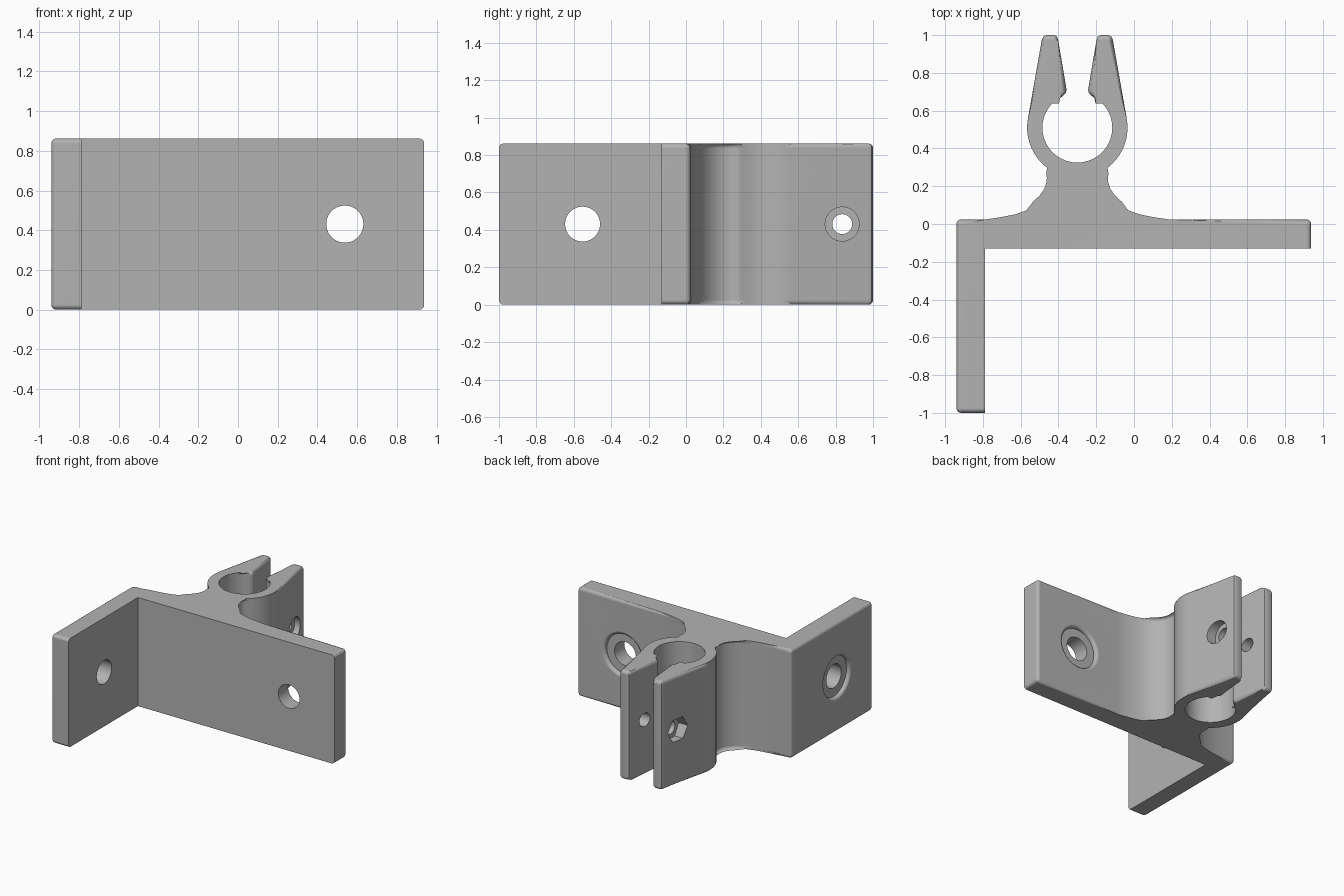
import bpy
import bmesh
from math import cos, sin, pi, radians
from mathutils import Matrix, Vector

cube = bpy.data.objects.get("Cube")
if cube:
    bpy.data.objects.remove(cube, do_unlink=True)

HEIGHT = 0.862
MID_Z = HEIGHT / 2
CLIP_X, CLIP_Y = -0.30, 0.51     # clip bore centre
BACK, FRONT = 0.024, -0.13       # plate faces
LEFT, RIGHT = 0.938, -0.94
LEG_INNER = -0.788
ROUND = 0.025

grey = bpy.data.materials.new("mid_grey")
grey.use_nodes = True
grey.diffuse_color = (0.45, 0.45, 0.45, 1)
grey.node_tree.nodes["Principled BSDF"].inputs["Base Color"].default_value = grey.diffuse_color


def make_object(name, bm):
    bmesh.ops.recalc_face_normals(bm, faces=bm.faces)
    mesh = bpy.data.meshes.new(name)
    bm.to_mesh(mesh)
    bm.free()
    mesh.materials.append(grey)
    obj = bpy.data.objects.new(name, mesh)
    bpy.context.collection.objects.link(obj)
    return obj


def arc(radius, start, end, steps):
    angles = [radians(start + (end - start) * i / steps) for i in range(steps + 1)]
    return [(radius * cos(a), CLIP_Y + radius * sin(a)) for a in angles]


def clip_half():
    """Half of the clip outline, from the plate to the bottom of the bore."""
    flare = [(0.485, BACK), (0.40, 0.037), (0.33, 0.051), (0.27, 0.072), (0.22, 0.098),
             (0.18, 0.135), (0.152, 0.175), (0.139, 0.215), (0.136, 0.248), (0.142, 0.276)]
    tip = [(0.188, 0.975), (0.179, 0.993), (0.163, 1.0), (0.122, 1.0), (0.108, 0.992), (0.101, 0.972)]
    lip = [(0.057, 0.71), (0.061, 0.693), (0.077, 0.677)]
    return flare + arc(0.266, -53, 10, 9) + tip + lip + arc(0.185, 53, -90, 16)


# Bracket body: one outline, extruded upwards
half = clip_half()
clip = half + [(-u, y) for u, y in reversed(half[:-1])]
outline = [(RIGHT, -1), (LEG_INNER, -1), (LEG_INNER, FRONT), (LEFT, FRONT), (LEFT, BACK)]
outline += [(CLIP_X + u, y) for u, y in clip] + [(RIGHT, BACK)]

bm = bmesh.new()
low = [bm.verts.new((x, y, 0)) for x, y in outline]
high = [bm.verts.new((x, y, HEIGHT)) for x, y in outline]
bm.faces.new(list(reversed(low)))
bm.faces.new(high)
count = len(outline)
for i in range(count):
    j = (i + 1) % count
    bm.faces.new((low[i], low[j], high[j], high[i]))

# Round every rim except the two inner faces of the angle, plus the outer corners
rounded = [bm.edges.get((ring[i], ring[(i + 1) % count]))
           for ring in (low, high) for i in range(count) if i not in (1, 2)]
rounded += [bm.edges.get((low[i], high[i])) for i in (0, 4, count - 1)]
bmesh.ops.bevel(bm, geom=rounded, offset=ROUND, segments=4, profile=0.5,
                affect='EDGES', clamp_overlap=False)
bracket = make_object("clip_bracket", bm)


def cutter(name, profile, origin, direction, sides=40):
    """Turned solid along a direction; profile holds (radius, distance) pairs."""
    axis = Vector(direction)
    side = Vector((0, 0, 1)).cross(axis)
    turn = Matrix((side, axis.cross(side), axis)).transposed()
    bm = bmesh.new()
    rings = []
    for r, d in profile:
        rings.append([bm.verts.new(Vector(origin) + turn @ Vector(
            (r * cos(2 * pi * k / sides), r * sin(2 * pi * k / sides), d))) for k in range(sides)])
    for a, b in zip(rings, rings[1:]):
        for k in range(sides):
            n = (k + 1) % sides
            bm.faces.new((a[k], a[n], b[n], b[k]))
    bm.faces.new(rings[0])
    bm.faces.new(rings[-1])
    obj = make_object(name, bm)
    obj.hide_render = True
    return obj


# Mounting hole with a shallow washer seat and a softened rim
seat = [(0.0935, -0.3), (0.0935, -0.03)]
seat += [(0.185 - 0.025 * cos(a), -0.025 + 0.025 * sin(a))
         for a in [i * pi / 8 for i in range(5)]]
seat[2:2] = [(0.16, -0.03)]
seat.append((0.186, 0.02))

cutters = [
    cutter("plate_hole_cutter", seat, (0.538, BACK, MID_Z), (0, 1, 0)),
    cutter("leg_hole_cutter", seat, (RIGHT, -0.553, MID_Z), (-1, 0, 0)),
    cutter("screw_hole_cutter", [(0.053, -0.18), (0.053, 0.15), (0.091, 0.15), (0.091, 0.3)],
           (CLIP_X, 0.835, MID_Z), (1, 0, 0)),
    cutter("nut_pocket_cutter", [(0.1, 0.15), (0.1, 0.3)],
           (CLIP_X, 0.835, MID_Z), (-1, 0, 0), sides=6),
]

# Cut the holes, then shade
bpy.ops.object.select_all(action='DESELECT')
bpy.context.view_layer.objects.active = bracket
bracket.select_set(True)
for tool in cutters:
    cut = bracket.modifiers.new(tool.name, 'BOOLEAN')
    cut.operation = 'DIFFERENCE'
    cut.solver = 'EXACT'
    cut.object = tool
    bpy.ops.object.modifier_apply(modifier=cut.name)
    bpy.data.objects.remove(tool, do_unlink=True)
bpy.ops.object.shade_smooth_by_angle(angle=radians(32))
weighted = bracket.modifiers.new("even_shading", 'WEIGHTED_NORMAL')
weighted.keep_sharp = True
